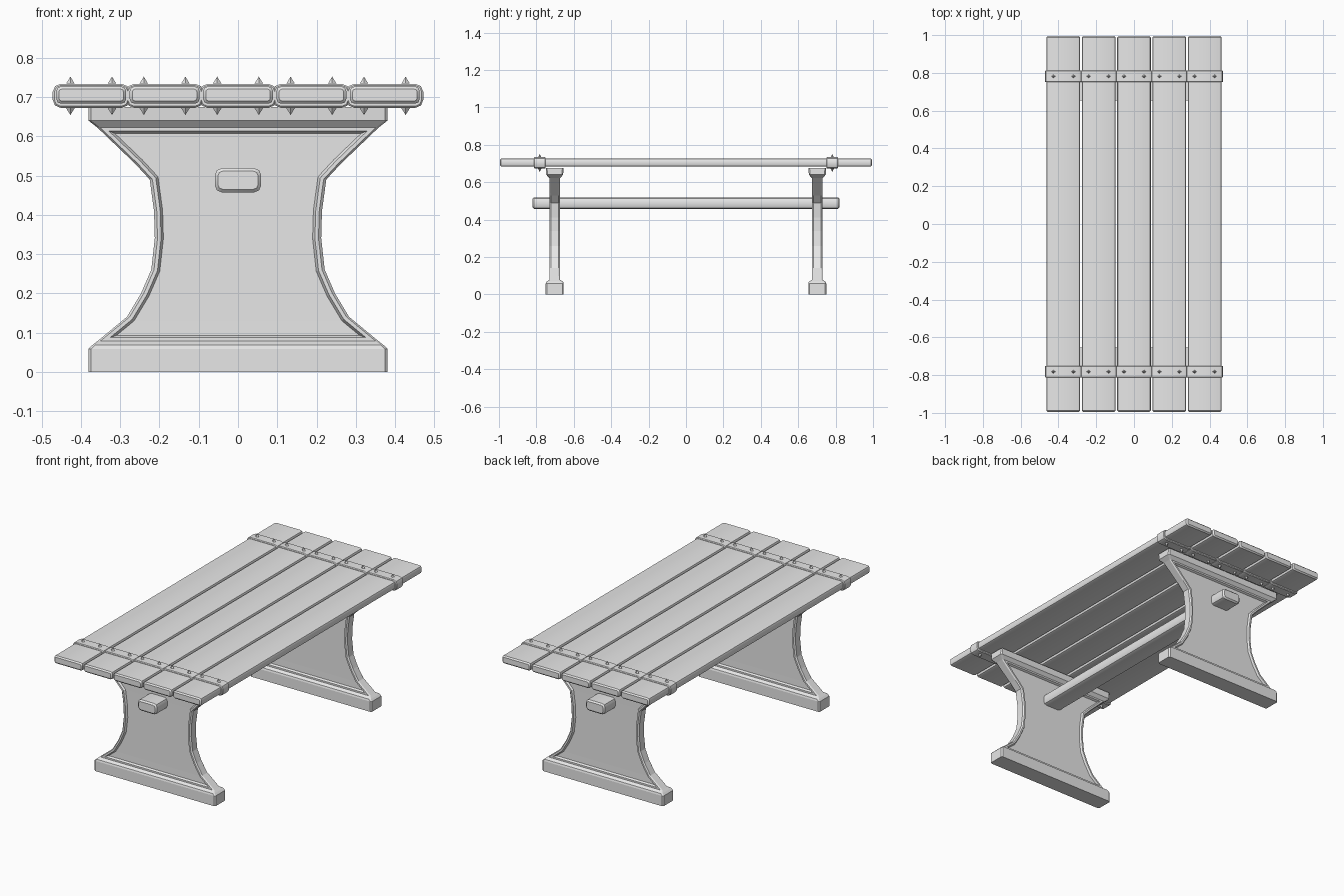
import bpy, bmesh
from mathutils import Matrix

if "Cube" in bpy.data.objects:
    bpy.data.objects.remove(bpy.data.objects["Cube"], do_unlink=True)

GREY = (0.8, 0.8, 0.8, 1)
wood = bpy.data.materials.new("plain_grey")
wood.use_nodes = True
wood.diffuse_color = GREY
next(n for n in wood.node_tree.nodes if n.type == "BSDF_PRINCIPLED").inputs["Base Color"].default_value = GREY


def finish(name, bm, smooth=True):
    bmesh.ops.recalc_face_normals(bm, faces=bm.faces)
    mesh = bpy.data.meshes.new(name)
    bm.to_mesh(mesh)
    bm.free()
    mesh.materials.append(wood)
    obj = bpy.data.objects.new(name, mesh)
    bpy.context.collection.objects.link(obj)
    if smooth:
        bpy.ops.object.select_all(action="DESELECT")
        obj.select_set(True)
        bpy.context.view_layer.objects.active = obj
        bpy.ops.object.shade_smooth_by_angle(angle=0.6)
    return obj


def rounded_box(name, size, loc, long_bevel, end_bevel, segments=2):
    """Box whose edges along y get long_bevel, then its end rims get end_bevel."""
    bm = bmesh.new()
    bmesh.ops.create_cube(bm, size=1)
    bmesh.ops.scale(bm, vec=size, verts=bm.verts)
    along = [e for e in bm.edges if abs(e.verts[0].co.y - e.verts[1].co.y) > size[1] / 2]
    bmesh.ops.bevel(bm, geom=along, offset=long_bevel, segments=segments, profile=0.5, affect="EDGES")
    rims = [e for e in bm.edges if abs(e.verts[0].co.y - e.verts[1].co.y) < size[1] / 2]
    bmesh.ops.bevel(bm, geom=rims, offset=end_bevel, segments=1, affect="EDGES")
    bmesh.ops.translate(bm, vec=loc, verts=bm.verts)
    return finish(name, bm)


# Trestle: stacked rings of (height, half width, half depth)
ROWS = [(0, .381, .048), (.058, .381, .048), (.068, .371, .045), (.078, .358, .029),
        (.14, .283, .028), (.2, .247, .028), (.26, .221, .028), (.34, .212, .028),
        (.41, .214, .028), (.49, .225, .028), (.53, .262, .028), (.622, .358, .029),
        (.64, .381, .045), (.675, .381, .048)]


def trestle(name, y):
    bm = bmesh.new()
    c = .007
    rings = []
    for z, w, d in ROWS:
        quarter = [(w, d - c), (w - c, d)]
        pts = quarter + [(-a, b) for a, b in reversed(quarter)]
        pts += [(-a, -b) for a, b in pts]
        rings.append([bm.verts.new((a, b + y, z)) for a, b in pts])
    for low, high in zip(rings, rings[1:]):
        for i in range(8):
            j = (i + 1) % 8
            bm.faces.new((low[i], low[j], high[j], high[i]))
    bm.faces.new(rings[0])
    bm.faces.new(rings[-1])
    bmesh.ops.recalc_face_normals(bm, faces=bm.faces)
    # Recessed panel on both broad sides
    for side in (1, -1):
        panel = [f for f in bm.faces if f.normal.y * side > .9
                 and .078 < f.calc_center_median().z < .622]
        bmesh.ops.inset_region(bm, faces=panel, thickness=.009, use_even_offset=True)
        bmesh.ops.inset_region(bm, faces=panel, thickness=.006, depth=-.011, use_even_offset=True)
    return finish(name, bm, smooth=False)


trestle("front_trestle", -.702)
trestle("back_trestle", .702)

# Stretcher passing through both trestles
rounded_box("stretcher", (.118, 1.64, .062), (0, 0, .488), .018, .008)

# Table top planks, with a strap and nails at each end
nails = bmesh.new()
for i in range(5):
    x = (i - 2) * .187
    rounded_box(f"plank_{i + 1}", (.178, 1.99, .044), (x, 0, .705), .012, .007)
    for end, y in (("front", -.782), ("back", .782)):
        rounded_box(f"{end}_strap_{i + 1}", (.196, .062, .061), (x, y, .703), .02, .004)
        for dx in (-.053, .053):
            for side in (1, -1):
                place = Matrix.Translation((x + dx, y, .703 + side * .04))
                flip = Matrix.Diagonal((1, .8, side, 1))
                bmesh.ops.create_cone(nails, cap_ends=True, segments=4, radius1=.011,
                                      radius2=0, depth=.018, matrix=place @ flip)
finish("nails", nails, smooth=False)
